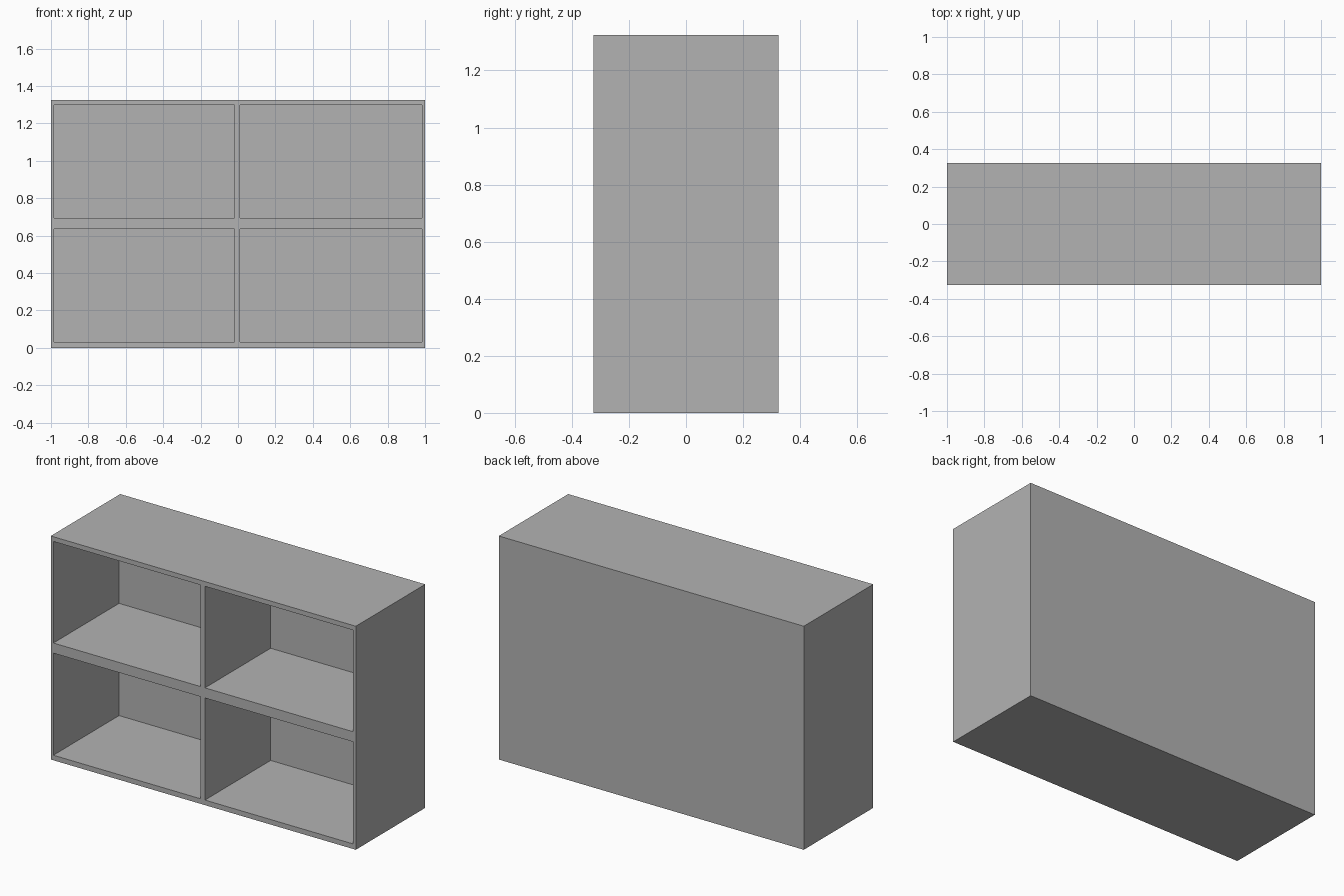
import bpy
import bmesh
from mathutils import Vector

cube = bpy.data.objects.get("Cube")
if cube:
    bpy.data.objects.remove(cube, do_unlink=True)

# Overall size and the edges of the four compartments
WIDTH, DEPTH, HEIGHT = 2.0, 0.65, 1.325
COLUMNS = [(-0.983, -0.019), (0.011, 0.983)]
ROWS = [(0.03, 0.635), (0.695, 1.297)]
RECESS = 0.615

grey = bpy.data.materials.new("cabinet grey")
grey.use_nodes = True
colour = (0.45, 0.45, 0.45, 1)
grey.diffuse_color = colour
grey.node_tree.nodes["Principled BSDF"].inputs["Base Color"].default_value = colour

# Solid block for the shelf unit
bm = bmesh.new()
bmesh.ops.create_cube(bm, size=1)
bmesh.ops.scale(bm, vec=(WIDTH, DEPTH, HEIGHT), verts=bm.verts)
bmesh.ops.translate(bm, vec=(0, 0, HEIGHT / 2), verts=bm.verts)


def cut(point, normal):
    bmesh.ops.bisect_plane(bm, geom=bm.verts[:] + bm.edges[:] + bm.faces[:],
                           plane_co=point, plane_no=normal)


# Board edges
for pair in COLUMNS:
    for x in pair:
        cut((x, 0, 0), (1, 0, 0))
for pair in ROWS:
    for z in pair:
        cut((0, 0, z), (0, 0, 1))


def inside(value, spans):
    return any(low < value < high for low, high in spans)


# Open compartments pushed in from the front
bm.normal_update()
openings = []
for face in bm.faces:
    centre = face.calc_center_median()
    if face.normal.y < -0.9 and inside(centre.x, COLUMNS) and inside(centre.z, ROWS):
        openings.append(face)
pushed = bmesh.ops.extrude_discrete_faces(bm, faces=openings)["faces"]
bmesh.ops.translate(bm, vec=Vector((0, RECESS, 0)),
                    verts=list({v for f in pushed for v in f.verts}))
bmesh.ops.recalc_face_normals(bm, faces=bm.faces)

mesh = bpy.data.meshes.new("shelf_unit")
bm.to_mesh(mesh)
bm.free()
mesh.materials.append(grey)
shelf_unit = bpy.data.objects.new("shelf_unit", mesh)
bpy.context.collection.objects.link(shelf_unit)
